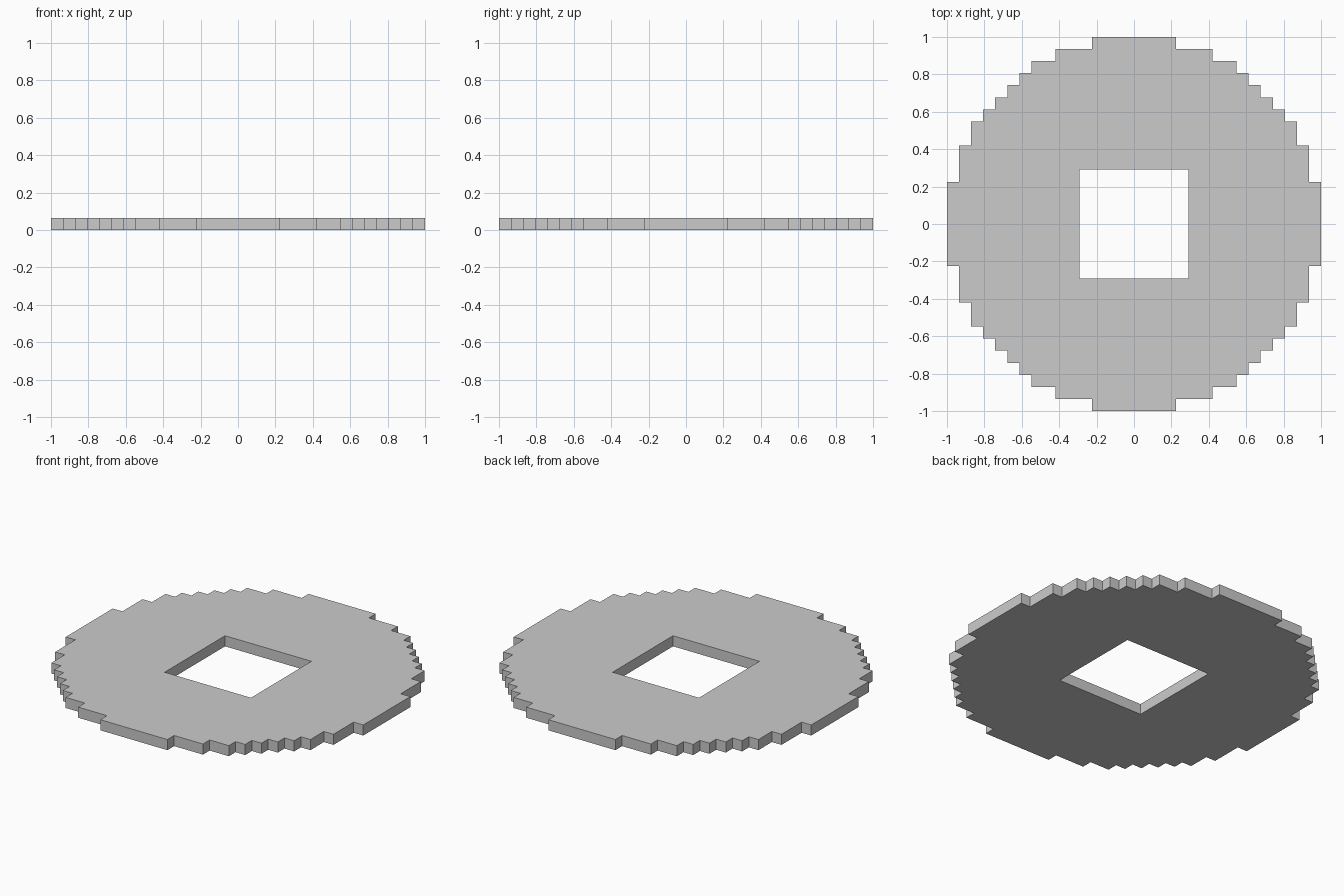
import bpy, bmesh
from mathutils import Vector

if "Cube" in bpy.data.objects:
    bpy.data.objects.remove(bpy.data.objects["Cube"])

CELL = 2 / 31          # the disc is 31 blocks across and one block thick
# outer step corners of one quarter, in half-block counts
STEPS = [(31, 7), (29, 13), (27, 17), (25, 19), (23, 21),
         (21, 23), (19, 25), (17, 27), (13, 29), (7, 31)]


def four_turns(points):
    """Repeat a quarter outline around the centre."""
    loop = []
    for _ in range(4):
        loop += points
        points = [(-y, x) for x, y in points]
    return loop


# stepped quarter: outer corner, then the inner corner leading to the next
quarter = []
for a, b in zip(STEPS, STEPS[1:]):
    quarter += [a, (b[0], a[1])]
quarter.append(STEPS[-1])

# stepped rim and square hole outlines
bm = bmesh.new()
for loop in (four_turns(quarter), four_turns([(9, 9)])):
    verts = [bm.verts.new((x * CELL / 2, y * CELL / 2, 0)) for x, y in loop]
    for i, v in enumerate(verts):
        bm.edges.new((v, verts[(i + 1) % len(verts)]))

# fill between the outlines and give it one block of thickness
bmesh.ops.triangle_fill(bm, edges=bm.edges[:], use_beauty=True, normal=Vector((0, 0, 1)))
ext = bmesh.ops.extrude_face_region(bm, geom=bm.faces[:])
top = [g for g in ext["geom"] if isinstance(g, bmesh.types.BMVert)]
bmesh.ops.translate(bm, verts=top, vec=(0, 0, CELL))
bmesh.ops.recalc_face_normals(bm, faces=bm.faces[:])

mesh = bpy.data.meshes.new("stepped_disc")
bm.to_mesh(mesh)
bm.free()
bpy.context.collection.objects.link(bpy.data.objects.new("stepped_disc", mesh))
